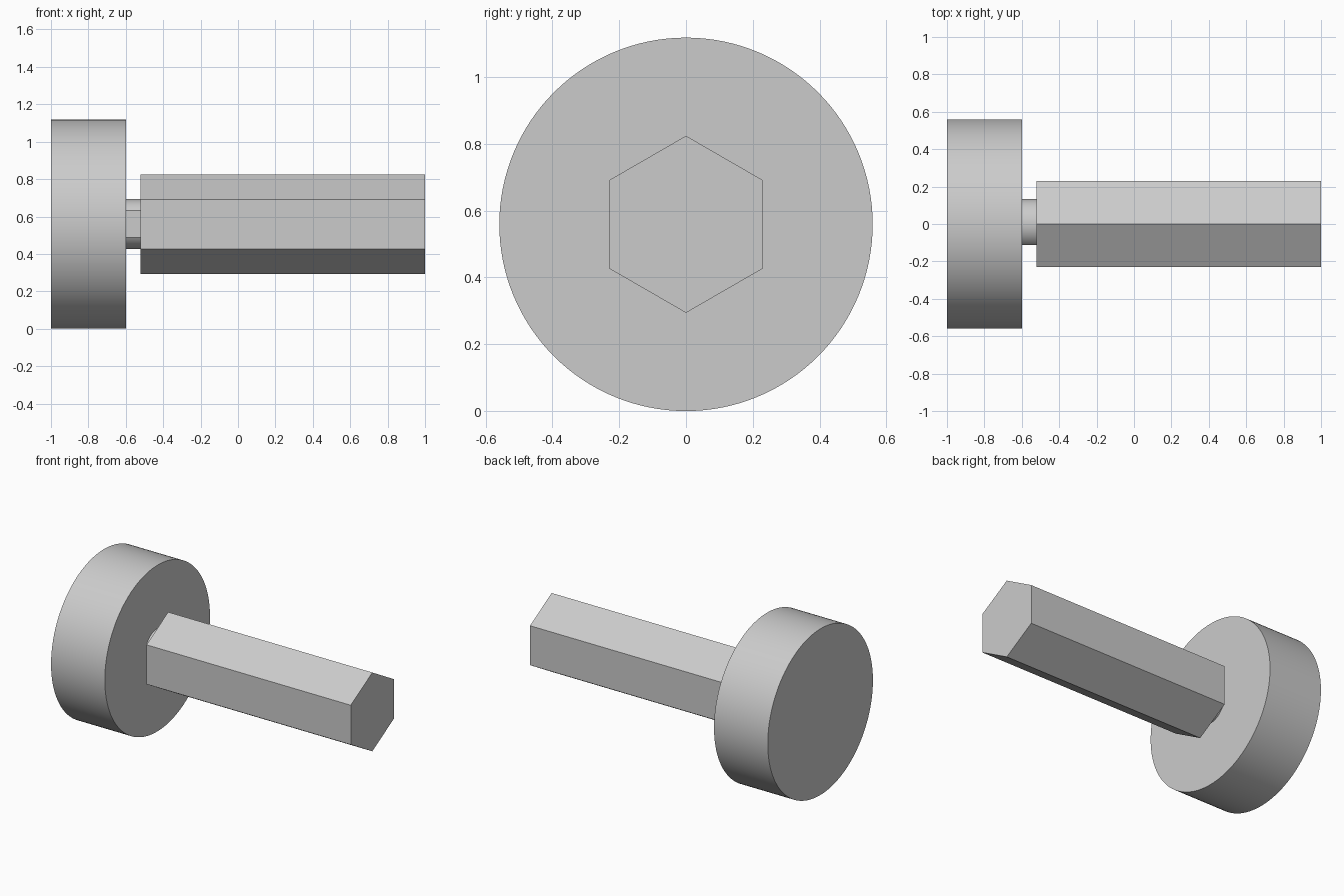
import bpy
import bmesh
import math

cube = bpy.data.objects.get("Cube")
if cube:
    bpy.data.objects.remove(cube, do_unlink=True)

AXIS_Z = 0.559  # height of the common axis

grey = bpy.data.materials.new("plain grey")
grey.use_nodes = True
grey.diffuse_color = (0.6, 0.6, 0.6, 1)
grey.node_tree.nodes["Principled BSDF"].inputs["Base Color"].default_value = grey.diffuse_color


def ring(radius, sides, start=0.0, sweep=2 * math.pi, closed=True):
    """Points (y, z) on a circle or arc around the axis."""
    steps = sides if closed else sides - 1
    angles = [start + sweep * i / steps for i in range(sides)]
    return [(radius * math.cos(a), AXIS_Z + radius * math.sin(a)) for a in angles]


def extrude_along_x(name, profile, x0, x1, smooth):
    """Solid bar with the given cross-section from x0 to x1."""
    bm = bmesh.new()
    base = bm.faces.new([bm.verts.new((x0, y, z)) for y, z in profile])
    moved = bmesh.ops.extrude_face_region(bm, geom=[base], use_keep_orig=True)
    tops = [v for v in moved["geom"] if isinstance(v, bmesh.types.BMVert)]
    bmesh.ops.translate(bm, verts=tops, vec=(x1 - x0, 0, 0))
    bmesh.ops.recalc_face_normals(bm, faces=bm.faces)
    mesh = bpy.data.meshes.new(name)
    bm.to_mesh(mesh)
    bm.free()
    mesh.materials.append(grey)
    obj = bpy.data.objects.new(name, mesh)
    bpy.context.collection.objects.link(obj)
    if smooth:
        bpy.ops.object.select_all(action="DESELECT")
        obj.select_set(True)
        bpy.context.view_layer.objects.active = obj
        bpy.ops.object.shade_smooth_by_angle(angle=math.radians(20))
    return obj


# Round head
extrude_along_x("round_head", ring(AXIS_Z, 128), -1.0, -0.6, True)

# D-shaped neck, with its flat towards the front
neck_radius, flat_y = 0.134, -0.113
limit = math.acos(flat_y / neck_radius)
neck = ring(neck_radius, 64, -limit, 2 * limit, closed=False)
extrude_along_x("neck", neck, -0.6, -0.52, True)

# Hexagonal shaft with corners at top and bottom
extrude_along_x("hex_shaft", ring(0.265, 6, math.pi / 2), -0.52, 1.0, False)
